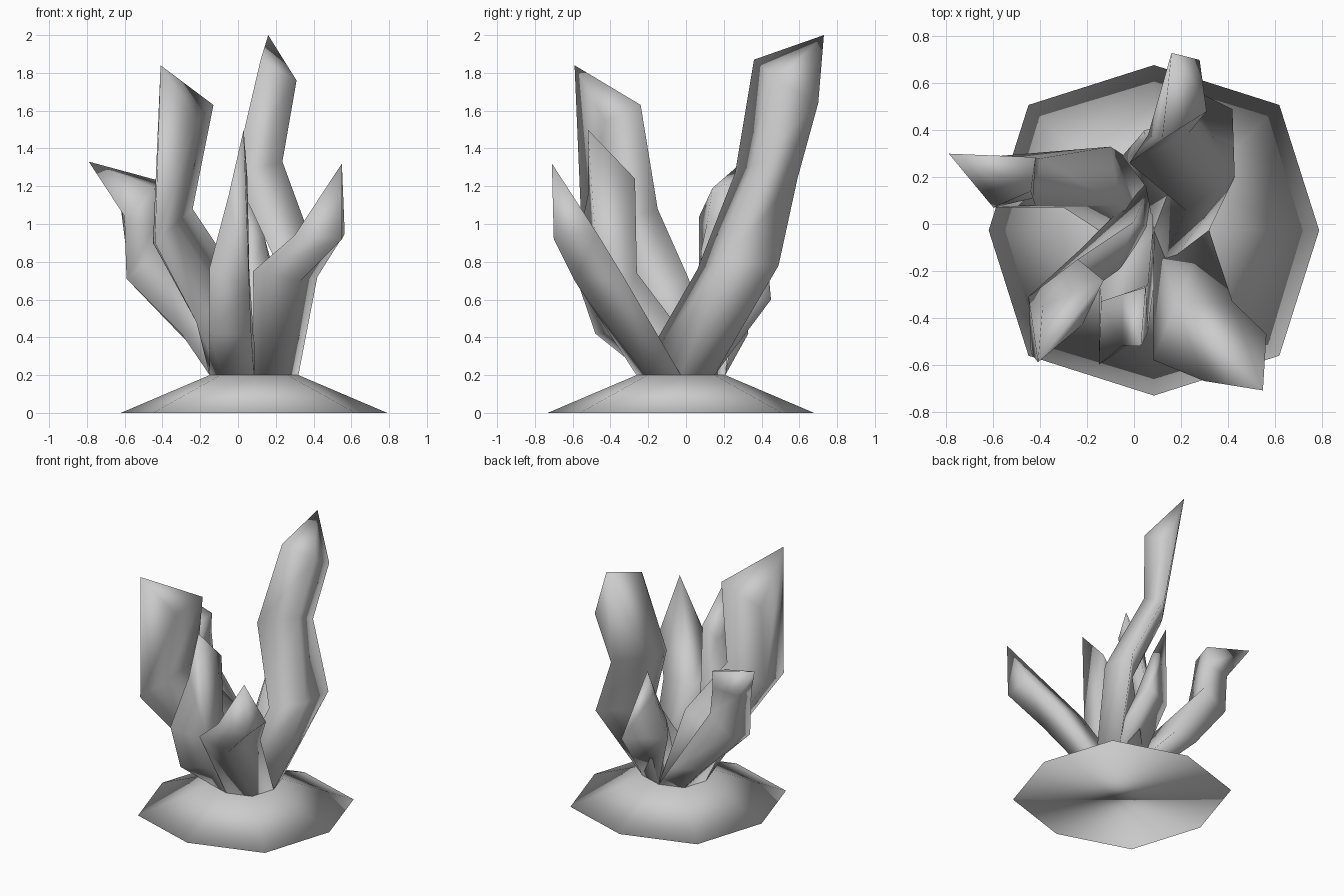
import bpy, bmesh

CX, CY = 0.085, -0.027


def ring(card, diag, z):
    """Eight-sided ring, counter-clockwise from +x."""
    dirs = [(card, 0), (diag, diag), (0, card), (-diag, diag),
            (-card, 0), (-diag, -diag), (0, -card), (diag, -diag)]
    return [(CX + x, CY + y, z) for x, y in dirs]


def loft(name, rings):
    """Closed smooth tube through rings; a four-sided tip folds at its highest corner."""
    bm = bmesh.new()
    loops = [[bm.verts.new(p) for p in r] for r in rings]
    n = len(loops[0])
    for lo, hi in zip(loops, loops[1:]):
        for i in range(n):
            j = (i + 1) % n
            bm.faces.new((lo[i], lo[j], hi[j], hi[i]))
    bm.faces.new(loops[0][::-1])
    end = loops[-1]
    if n == 4:
        k = max(range(4), key=lambda i: end[i].co.z)
        a, b, c, d = end[k:] + end[:k]
        bm.faces.new((a, b, c))
        bm.faces.new((a, c, d))
    else:
        bm.faces.new(end)
    bmesh.ops.recalc_face_normals(bm, faces=bm.faces)
    for f in bm.faces:
        f.smooth = True
    me = bpy.data.meshes.new(name)
    bm.to_mesh(me)
    bm.free()
    ob = bpy.data.objects.new(name, me)
    bpy.context.collection.objects.link(ob)
    return ob


# Flared base
top = ring(0.235, 0.178, 0.2)
loft("base", [ring(0.705, 0.535, 0.0), top])
mid = (CX, CY, 0.2)

# Tall branch at back right
loft("tall_branch", [[top[6], top[0], top[1], top[2]],
     [(.22, .06, .76), (.43, .20, .80), (.42, .49, .78), (.24, .27, .75)],
     [(-.02, .26, 1.27), (.235, .39, 1.33), (.22, .59, 1.24), (.06, .38, 1.24)],
     [(.12, .36, 1.87), (.31, .48, 1.76), (.28, .70, 1.64), (.16, .73, 2.0)]])

# Bent branch at the left
loft("left_branch", [[mid, top[2], top[3], top[4]],
     [(-.06, .08, .46), (-.10, .33, .42), (-.33, .27, .44), (-.30, .07, .42)],
     [(-.42, .08, .86), (-.40, .28, .90), (-.58, .29, .77), (-.59, .07, .71)],
     [(-.43, .11, 1.0), (-.42, .28, 1.1), (-.62, .26, 1.08), (-.60, .07, 1.0)],
     [(-.44, .14, 1.19), (-.42, .285, 1.23), (-.79, .30, 1.33), (-.60, .07, 1.04)]])

# Straight branch at the front
loft("front_branch", [[top[2], top[4], top[5], top[6]],
     [(.08, -.04, .45), (-.15, -.18, .43), (-.15, -.48, .42), (.07, -.37, .42)],
     [(.06, -.26, .74), (-.14, -.33, .74), (-.15, -.60, .77), (.06, -.46, .65)],
     [(.05, -.27, 1.24), (-.05, -.30, 1.15), (-.05, -.52, 1.15), (.03, -.52, 1.5)]])

# Short thick branch at front right
loft("right_branch", [[mid, top[6], top[7], top[0]],
     [(.18, -.34, .72), (.08, -.58, .75), (.33, -.59, .70), (.42, -.33, .72)],
     [(.55, -.71, 1.32), (.30, -.67, .94), (.55, -.70, .92), (.565, -.47, .95)]])

# Wavy branch between the front and left ones
loft("wavy_branch", [[mid, top[2], top[4], top[5]],
     [(-.07, -.2, .60), (.0, .01, .72), (-.22, -.10, .48), (-.22, -.28, .48)],
     [(-.33, -.38, 1.0), (-.24, -.15, 1.08), (-.45, -.31, .90), (-.44, -.55, .9)],
     [(-.22, -.43, 1.54), (-.13, -.24, 1.63), (-.39, -.35, 1.45), (-.41, -.59, 1.84)]])

# Small spike at the back
loft("back_spike", [[mid, top[0], top[1], top[2]],
     [(.05, .16, .68), (.20, .25, .62), (.23, .45, .60), (-.05, .29, .62)],
     [(.05, .30, .95), (.14, .36, .93), (.045, .40, 1.15), (.02, .37, .96)]])
